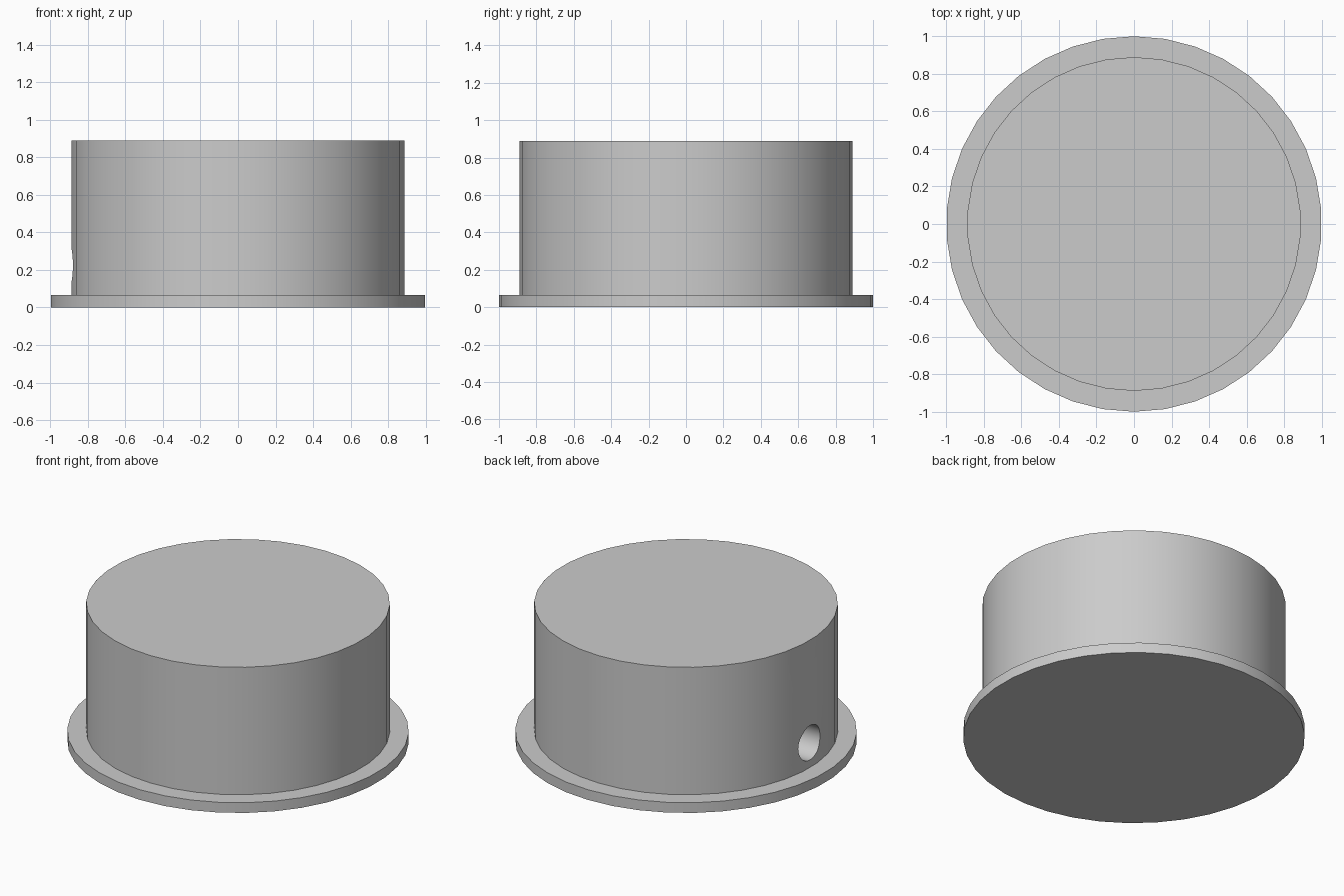
import bpy
import math

SIDES = 38
RIM_TOP = 0.066
HEIGHT = 0.889
BODY_RADIUS = 0.889
HOLE_RADIUS = 0.111
HOLE_Z = 0.225
HOLE_DEPTH = 0.45

if "Cube" in bpy.data.objects:
    bpy.data.objects.remove(bpy.data.objects["Cube"], do_unlink=True)

grey = bpy.data.materials.new("plain grey")
grey.use_nodes = True
colour = (0.6, 0.6, 0.6, 1)
grey.diffuse_color = colour
grey.node_tree.nodes["Principled BSDF"].inputs["Base Color"].default_value = colour


def disc(name, radius, depth, location, rotation=(0, 0, 0)):
    """A closed cylinder in plain grey."""
    bpy.ops.mesh.primitive_cylinder_add(
        vertices=SIDES, radius=radius, depth=depth,
        location=location, rotation=rotation)
    part = bpy.context.object
    part.name = name
    part.data.materials.append(grey)
    return part


def smooth(part):
    bpy.ops.object.select_all(action="DESELECT")
    part.select_set(True)
    bpy.context.view_layer.objects.active = part
    bpy.ops.object.shade_smooth_by_angle(angle=math.radians(30))


# Thin flange at the base and the tall round body above it
flange = disc("base_flange", 1, RIM_TOP, (0, 0, RIM_TOP / 2))
body = disc("round_body", BODY_RADIUS, HEIGHT - RIM_TOP,
            (0, 0, (HEIGHT + RIM_TOP) / 2))

# Blind hole drilled into the side, just above the flange
drill = disc("hole_cutter", HOLE_RADIUS, HOLE_DEPTH * 2,
             (-BODY_RADIUS, 0, HOLE_Z), (0, math.pi / 2, 0))
cut = body.modifiers.new("side_hole", "BOOLEAN")
cut.operation = "DIFFERENCE"
cut.solver = "EXACT"
cut.object = drill
bpy.context.view_layer.objects.active = body
bpy.ops.object.modifier_apply(modifier=cut.name)
bpy.data.objects.remove(drill, do_unlink=True)

for part in (flange, body):
    smooth(part)
